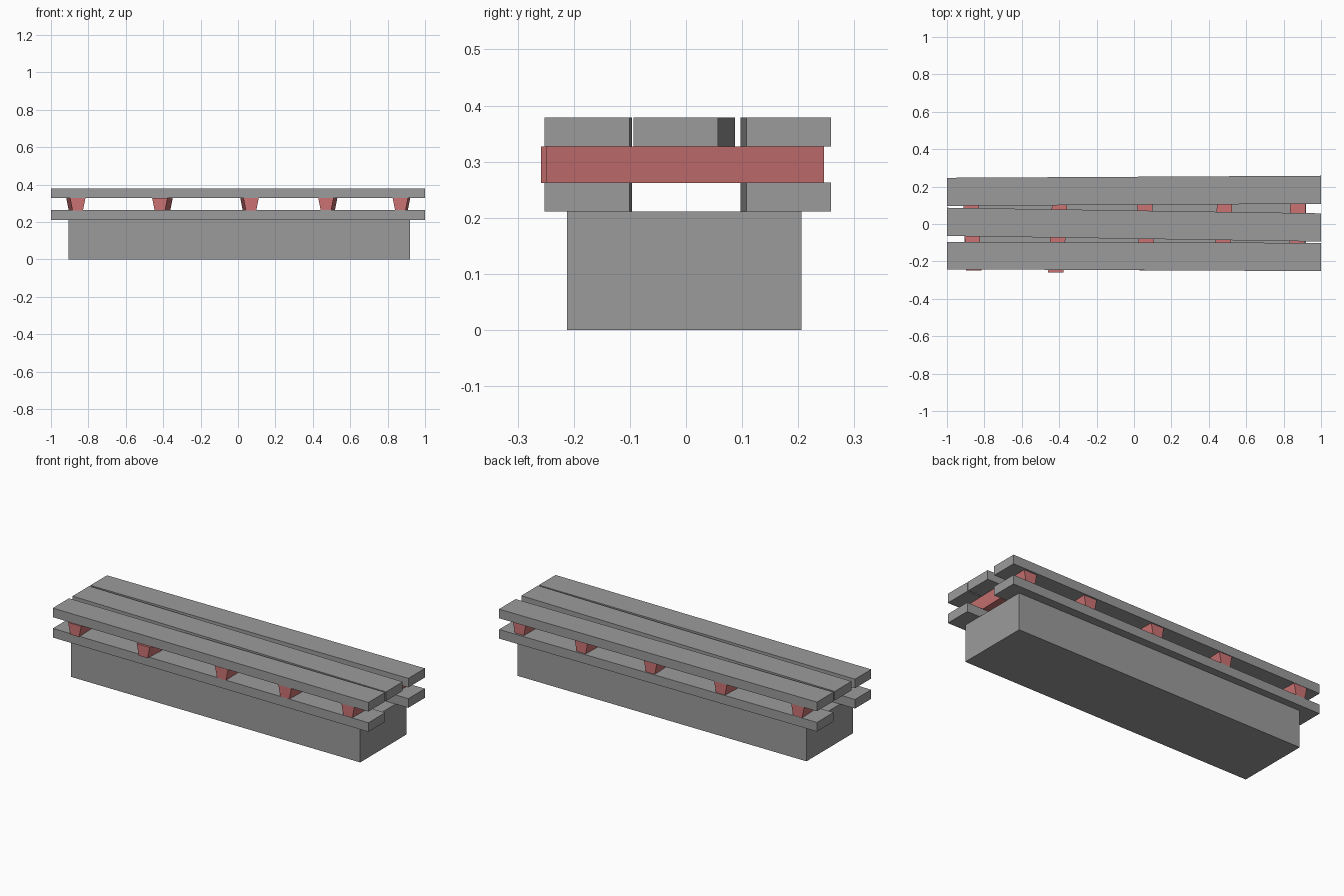
import bpy

cube = bpy.data.objects.get("Cube")
if cube:
    bpy.data.objects.remove(cube, do_unlink=True)


def material(name, rgb):
    mat = bpy.data.materials.new(name)
    mat.use_nodes = True
    mat.diffuse_color = (*rgb, 1)
    mat.node_tree.nodes["Principled BSDF"].inputs["Base Color"].default_value = (*rgb, 1)
    return mat


grey = material("grey", (0.33, 0.33, 0.33))
red = material("soft red", (0.6, 0.17, 0.17))


def prism(name, bottom, top, z0, z1, mat):
    """Solid between two four-cornered outlines, both listed counter-clockwise."""
    verts = [(x, y, z0) for x, y in bottom] + [(x, y, z1) for x, y in top]
    sides = [(i, (i + 1) % 4, (i + 1) % 4 + 4, i + 4) for i in range(4)]
    mesh = bpy.data.meshes.new(name)
    mesh.from_pydata(verts, [], [(3, 2, 1, 0), (4, 5, 6, 7)] + sides)
    mesh.materials.append(mat)
    obj = bpy.data.objects.new(name, mesh)
    bpy.context.collection.objects.link(obj)
    return obj


def plank(name, left_end, right_end, z0, z1):
    """Board along x; each end is given as (front y, back y)."""
    outline = [(-1, left_end[0]), (1, right_end[0]), (1, right_end[1]), (-1, left_end[1])]
    return prism(name, outline, outline, z0, z1, grey)


def beam(name, x_front, x_back, y_front, y_back):
    """Slightly skewed cross beam, wider at the top."""
    def outline(half):
        return [(x_front - half, y_front), (x_front + half, y_front),
                (x_back + half, y_back), (x_back - half, y_back)]
    return prism(name, outline(0.028), outline(0.041), 0.262, 0.327, red)


# Solid plinth
base = [(-0.905, -0.212), (0.92, -0.212), (0.92, 0.206), (-0.905, 0.206)]
prism("plinth", base, base, 0, 0.211, grey)

# Front and back planks, repeated below and above the beams
front = (-0.242, -0.096), (-0.252, -0.101)
back = (0.097, 0.247), (0.108, 0.258)
for level, z in (("lower", 0.211), ("upper", 0.327)):
    plank(level + "_front_plank", *front, z, z + 0.052)
    plank(level + "_back_plank", *back, z, z + 0.052)

# Middle plank lies askew on the upper level only
plank("upper_middle_plank", (-0.064, 0.087), (-0.094, 0.057), 0.327, 0.379)

# Cross beams
beams = [(-0.857, -0.877), (-0.418, -0.39), (0.07, 0.053), (0.47, 0.49), (0.868, 0.88)]
for i, (x_front, x_back) in enumerate(beams):
    y_front = -0.258 if i == 1 else -0.249
    beam(f"cross_beam_{i + 1}", x_front, x_back, y_front, 0.246)
